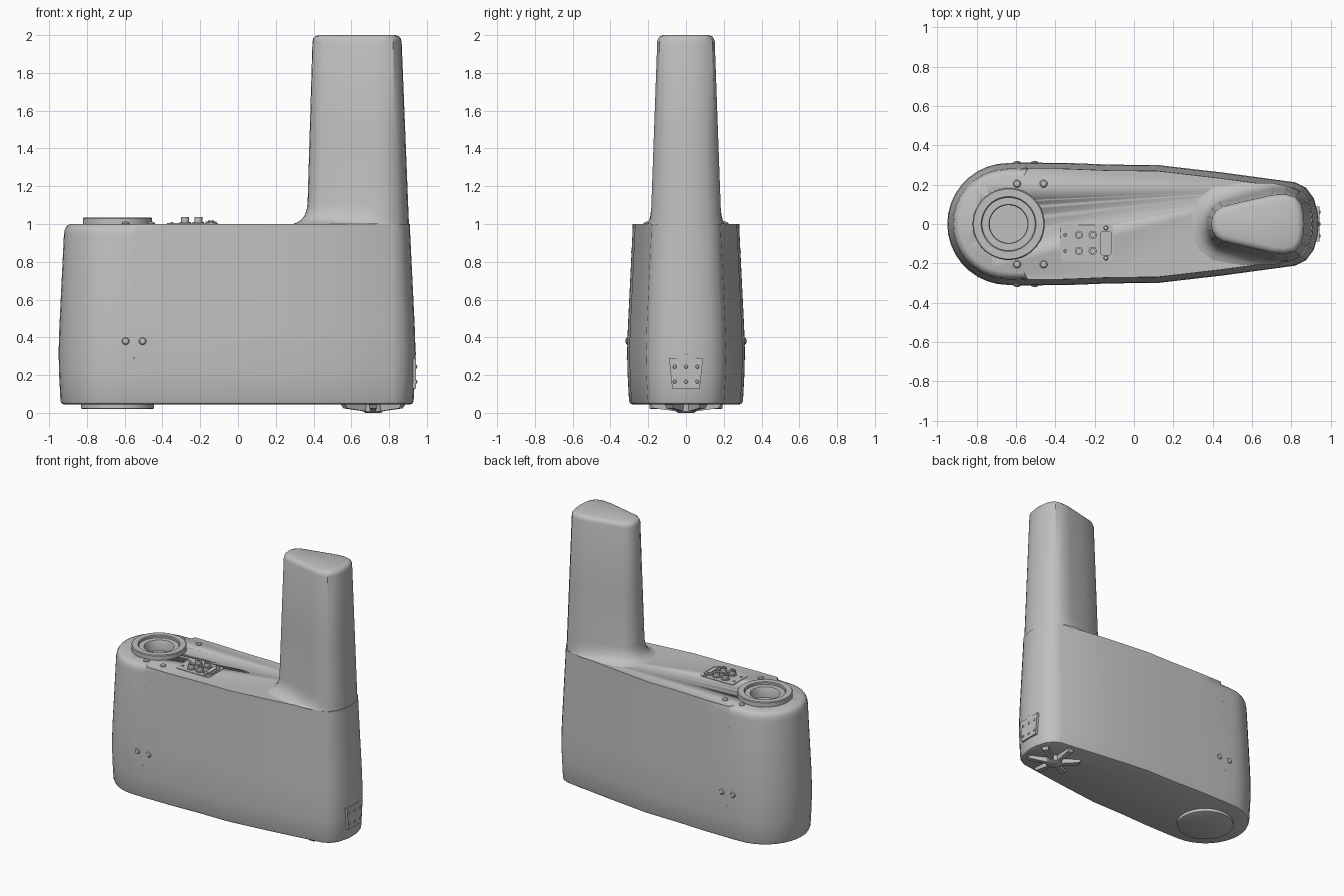
import bpy, bmesh, math
from mathutils import Vector

if "Cube" in bpy.data.objects:
    bpy.data.objects.remove(bpy.data.objects["Cube"], do_unlink=True)

GREY = bpy.data.materials.new("light_grey")
GREY.use_nodes = True
tone = (0.53, 0.53, 0.53, 1)
GREY.diffuse_color = tone
GREY.node_tree.nodes["Principled BSDF"].inputs["Base Color"].default_value = tone


def loft(name, rings, cap_start=True, cap_end=True):
    """Skin counter-clockwise rings from first to last."""
    bm = bmesh.new()
    rows = [[bm.verts.new(p) for p in ring] for ring in rings]
    n = len(rows[0])
    for a, b in zip(rows, rows[1:]):
        for i in range(n):
            j = (i + 1) % n
            bm.faces.new((a[i], a[j], b[j], b[i]))
    if cap_start:
        bm.faces.new(rows[0][::-1])
    if cap_end:
        bm.faces.new(rows[-1])
    mesh = bpy.data.meshes.new(name)
    bm.to_mesh(mesh)
    bm.free()
    mesh.materials.append(GREY)
    ob = bpy.data.objects.new(name, mesh)
    bpy.context.collection.objects.link(ob)
    bpy.ops.object.select_all(action='DESELECT')
    ob.select_set(True)
    bpy.context.view_layer.objects.active = ob
    bpy.ops.object.shade_smooth_by_angle(angle=math.radians(35))
    return ob


def lathe(name, profile, loc, axis=(0, 0, 1), sides=16, **caps):
    """Turn (radius, height) pairs around an axis."""
    q = Vector((0, 0, 1)).rotation_difference(Vector(axis))
    turns = [math.tau * i / sides for i in range(sides)]
    return loft(name, [[Vector(loc) + q @ Vector((r * math.cos(t), r * math.sin(t), h))
                        for t in turns] for r, h in profile], **caps)


def screw(name, loc, axis=(0, 0, 1), r=0.02, h=0.012):
    return lathe(name, [(r, -h), (r, h * 0.3), (r * 0.75, h * 0.8), (r * 0.3, h)], loc, axis, 12)


def mirrored(half):
    return half + [(x, -y) for x, y in half[-2:0:-1]]


def ring(outline, z, inset):
    """Offset an outline inward by inset(x) and place it at height z."""
    out = []
    for i, (x, y) in enumerate(outline):
        a, b = Vector(outline[i - 1]), Vector(outline[(i + 1) % len(outline)])
        t = (b - a).normalized()
        d = inset(x)
        out.append((x - t.y * d, y + t.x * d, z))
    return out


# Body housing: round nose at -x, tapering to a narrow end at +x
half = [(0.94, 0), (0.935, 0.06), (0.915, 0.13), (0.875, 0.185), (0.82, 0.212),
        (0.45, 0.262), (0.12, 0.3), (-0.12, 0.302), (-0.35, 0.311),
        (-0.54, 0.312), (-0.56, 0.312)]
half += [(-0.64 + 0.31 * math.cos(a), 0.31 * math.sin(a))
         for a in [math.pi / 2 * (1 + k / 9) for k in range(10)]]
body_outline = mirrored(half)
levels = [(0.045, 0.028, 0.028), (0.05, 0.016, 0.016), (0.065, 0.01, 0.01), (0.2, 0.003, 0.003),
          (0.32, 0, 0), (0.45, 0.004, 0.004), (0.94, 0.028, 0.028), (0.97, 0.029, 0.033),
          (0.99, 0.03, 0.044), (1.0, 0.03, 0.064)]
body = loft("body_housing", [ring(body_outline, z, lambda x, s=s, c=c: c if x < -0.55 else s)
                             for z, s, c in levels])

# Bore through the nose top
JOINT = (-0.638, 0, 0)
cutter = lathe("bore_cutter", [(0.12, 0.93), (0.12, 1.1)], JOINT, sides=48)
cutter.hide_render = True
cutter.hide_viewport = True
cut = body.modifiers.new("bore", 'BOOLEAN')
cut.object = cutter
cut.solver = 'EXACT'

# Upright column, flared where it meets the body
low = mirrored([(0.905, 0), (0.9, 0.06), (0.883, 0.115), (0.845, 0.165), (0.785, 0.187),
                (0.71, 0.186), (0.56, 0.15), (0.43, 0.115), (0.39, 0.085), (0.37, 0.04), (0.365, 0)])
top = mirrored([(0.865, 0), (0.862, 0.05), (0.85, 0.1), (0.82, 0.138), (0.765, 0.151),
                (0.7, 0.146), (0.56, 0.114), (0.45, 0.088), (0.415, 0.064), (0.398, 0.03), (0.395, 0)])


def column_ring(z, flare, inset):
    f = z - 1
    mix = [(a[0] + (b[0] - a[0]) * f, a[1] + (b[1] - a[1]) * f) for a, b in zip(low, top)]
    return ring(mix, z, lambda x: inset - flare * min(1, max(0, (0.8 - x) / 0.3)))


loft("upright_column", [column_ring(*s) for s in
     [(1.0, 0.075, 0), (1.007, 0.055, 0), (1.02, 0.033, 0), (1.045, 0.014, 0), (1.08, 0.003, 0),
      (1.11, 0, 0), (1.5, 0, 0), (1.965, 0, 0), (1.982, 0, 0.004), (1.994, 0, 0.014), (2.0, 0, 0.03)]],
     cap_start=False)

# Joint collar on top and round pad underneath
lathe("joint_collar", [(0.183, 0.99), (0.183, 1.03), (0.178, 1.035), (0.14, 1.035), (0.135, 1.03),
                       (0.135, 1.016), (0.1, 1.016), (0.096, 1.01), (0.096, 0.94)],
      JOINT, sides=48, cap_start=False)
lathe("joint_pad", [(0.185, 0.02), (0.193, 0.024), (0.193, 0.06)], JOINT, sides=48)

# Star foot: hub with six spokes
FOOT = Vector((0.715, 0, 0))
lathe("foot_hub", [(0.04, 0), (0.055, 0.008), (0.055, 0.06)], FOOT, sides=24)
for k in range(6):
    a = math.radians(30 + 60 * k)
    u, v = Vector((math.cos(a), math.sin(a), 0)), Vector((-math.sin(a), math.cos(a), 0))

    def quad(r0, r1, w0, w1, z0, z1):
        return [FOOT + u * r + v * w + Vector((0, 0, z)) for r, w, z in
                [(r0, -w0, z0), (r1, -w1, z1), (r1, w1, z1), (r0, w0, z0)]]
    loft("foot_spoke", [quad(0.03, 0.17, 0.012, 0.02, 0.006, 0.024),
                        quad(0.03, 0.188, 0.015, 0.024, 0.05, 0.05)])


def plate(name, x0, x1, y0, y1, z0, z1, c):
    """Flat plate with chamfered corners."""
    pts = [(x0 + c, y0), (x1 - c, y0), (x1, y0 + c), (x1, y1 - c),
           (x1 - c, y1), (x0 + c, y1), (x0, y1 - c), (x0, y0 + c)]
    return loft(name, [[(x, y, z) for x, y in pts] for z in (z0, z1)])


# Connector panel with sockets
plate("connector_panel", -0.375, -0.105, -0.188, -0.004, 0.99, 1.004, 0.015)
plate("wide_connector", -0.172, -0.115, -0.16, -0.035, 1.0, 1.012, 0.01)
plate("wide_connector_core", -0.16, -0.127, -0.147, -0.048, 1.0, 1.018, 0.008)
for y in (-0.055, -0.137):
    for x in (-0.28, -0.21):
        lathe("round_socket", [(0.03, 1.0), (0.03, 1.01), (0.021, 1.01), (0.021, 1.037),
                               (0.012, 1.037), (0.012, 1.02)], (x, y, 0), sides=20)
    screw("panel_screw", (-0.35, y, 1.004), r=0.008, h=0.006)
for y in (-0.02, -0.173):
    screw("connector_screw", (-0.143, y, 1.006), r=0.012, h=0.008)

# Paired bolts on the top and sides
for s in (1, -1):
    for x in (-0.595, -0.46):
        screw("top_bolt", (x, s * 0.205, 1.0))
    for x in (-0.595, -0.505):
        screw("side_bolt", (x, s * 0.308, 0.38), (0, s, 0))
    for z in (0.29, 0.55, 0.7, 0.85):
        screw("seam_pin", (-0.55, s * (0.312 - max(0, z - 0.32) * 0.045), z), (0, s, 0), 0.005, 0.002)

# End bracket with six bolts and a pin above
loft("end_bracket", [[(x, -0.073, 0.13), (x, 0.073, 0.13), (x, 0.09, 0.29), (x, -0.09, 0.29)]
                     for x in (0.9, 0.943)])
for y in (-0.06, 0, 0.06):
    for z in (0.165, 0.245):
        screw("bracket_bolt", (0.943, y, z), (1, 0, 0), 0.01, 0.006)
screw("bracket_pin", (0.938, 0, 0.315), (1, 0, 0), 0.01, 0.004)
